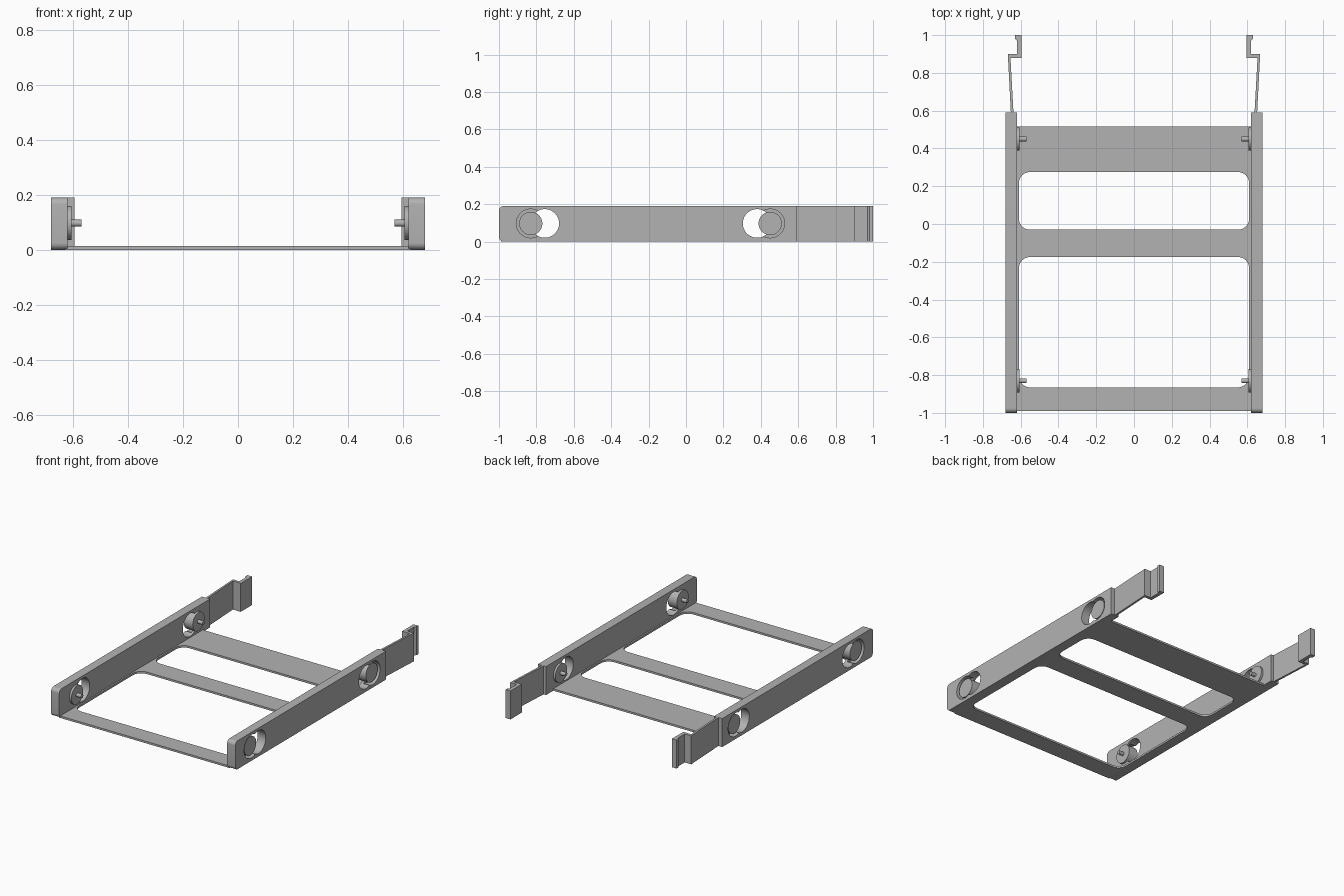
import bpy, bmesh, math

if "Cube" in bpy.data.objects:
    bpy.data.objects.remove(bpy.data.objects["Cube"])

grey = bpy.data.materials.new("plain grey")
grey.diffuse_color = (0.45, 0.45, 0.45, 1)
grey.use_nodes = True
grey.node_tree.nodes["Principled BSDF"].inputs["Base Color"].default_value = grey.diffuse_color


def prism(name, pts, axis, lo, hi):
    """Extrude a 2D outline: axis 'x' uses (y, z), axis 'z' uses (x, y)."""
    def place(p, d):
        return (d, p[0], p[1]) if axis == 'x' else (p[0], p[1], d)
    bm = bmesh.new()
    a = [bm.verts.new(place(p, lo)) for p in pts]
    b = [bm.verts.new(place(p, hi)) for p in pts]
    bm.faces.new(a)
    bm.faces.new(b[::-1])
    n = len(pts)
    for i in range(n):
        j = (i + 1) % n
        bm.faces.new((a[i], b[i], b[j], a[j]))
    bmesh.ops.recalc_face_normals(bm, faces=bm.faces[:])
    me = bpy.data.meshes.new(name)
    bm.to_mesh(me)
    bm.free()
    ob = bpy.data.objects.new(name, me)
    me.materials.append(grey)
    bpy.context.collection.objects.link(ob)
    return ob


def circle(y, z, r, n=48):
    return [(y + r * math.cos(2 * math.pi * i / n), z + r * math.sin(2 * math.pi * i / n))
            for i in range(n)]


def rounded(x0, x1, y0, y1, r, n=8):
    pts = []
    for k, (cx, cy) in enumerate([(x1 - r, y1 - r), (x0 + r, y1 - r),
                                  (x0 + r, y0 + r), (x1 - r, y0 + r)]):
        for i in range(n + 1):
            t = math.pi / 2 * (k + i / n)
            pts.append((cx + r * math.cos(t), cy + r * math.sin(t)))
    return pts


def select(ob):
    bpy.ops.object.select_all(action='DESELECT')
    ob.select_set(True)
    bpy.context.view_layer.objects.active = ob


def cut(ob, cutter):
    m = ob.modifiers.new("cut", 'BOOLEAN')
    m.operation, m.solver, m.object = 'DIFFERENCE', 'EXACT', cutter
    select(ob)
    bpy.ops.object.modifier_apply(modifier=m.name)
    bpy.data.objects.remove(cutter, do_unlink=True)


def smooth(ob):
    select(ob)
    bpy.ops.object.shade_smooth_by_angle(angle=math.radians(30))


# Thin floor with two rounded windows
base = prism("base_plate", [(-0.63, -0.99), (0.63, -0.99), (0.63, 0.515), (-0.63, 0.515)],
             'z', 0, 0.013)
for y0, y1 in [(-0.03, 0.275), (-0.865, -0.175)]:
    cut(base, prism("window_cutter", rounded(-0.61, 0.61, y0, y1, 0.06), 'z', -0.1, 0.1))
smooth(base)

MID = 0.097
# (disc centre, through-hole centre) along y
MOUNTS = {"front": (-0.83, -0.755), "back": (0.45, 0.38)}

for side, s in (("left", -1), ("right", 1)):
    # Side rail, rounded at its front end
    outline = [(0.59, 0), (0.59, 0.19)]
    for k, cz in ((1, 0.165), (2, 0.025)):
        for i in range(9):
            t = math.pi / 2 * (k + i / 8)
            outline.append((-0.975 + 0.025 * math.cos(t), cz + 0.025 * math.sin(t)))
    rail = prism(side + "_rail", outline, 'x', s * 0.62, s * 0.68)
    for place, (disc_y, hole_y) in MOUNTS.items():
        # Recess around the disc, then the opening beside it
        cut(rail, prism("recess_cutter", circle(disc_y, MID, 0.077), 'x', s * 0.635, s * 0.75))
        cut(rail, prism("hole_cutter", circle(hole_y, MID, 0.0765), 'x', s * 0.55, s * 0.76))
        # Mounting disc and its locating pin
        name = place + "_" + side
        smooth(prism(name + "_disc", circle(disc_y, MID, 0.062), 'x', s * 0.606, s * 0.672))
        smooth(prism(name + "_pin", circle(disc_y, MID, 0.0125, 24), 'x', s * 0.57, s * 0.61))
    smooth(rail)

    # Springy latch arm with a stepped, hooked end
    arm = [(0.637, 0.57), (0.651, 0.57), (0.668, 0.90), (0.62, 0.90), (0.62, 0.97),
           (0.631, 0.982), (0.631, 1.0), (0.596, 1.0), (0.596, 0.88), (0.654, 0.88)]
    prism(side + "_latch_arm", [(s * x, y) for x, y in arm], 'z', 0, 0.19)
